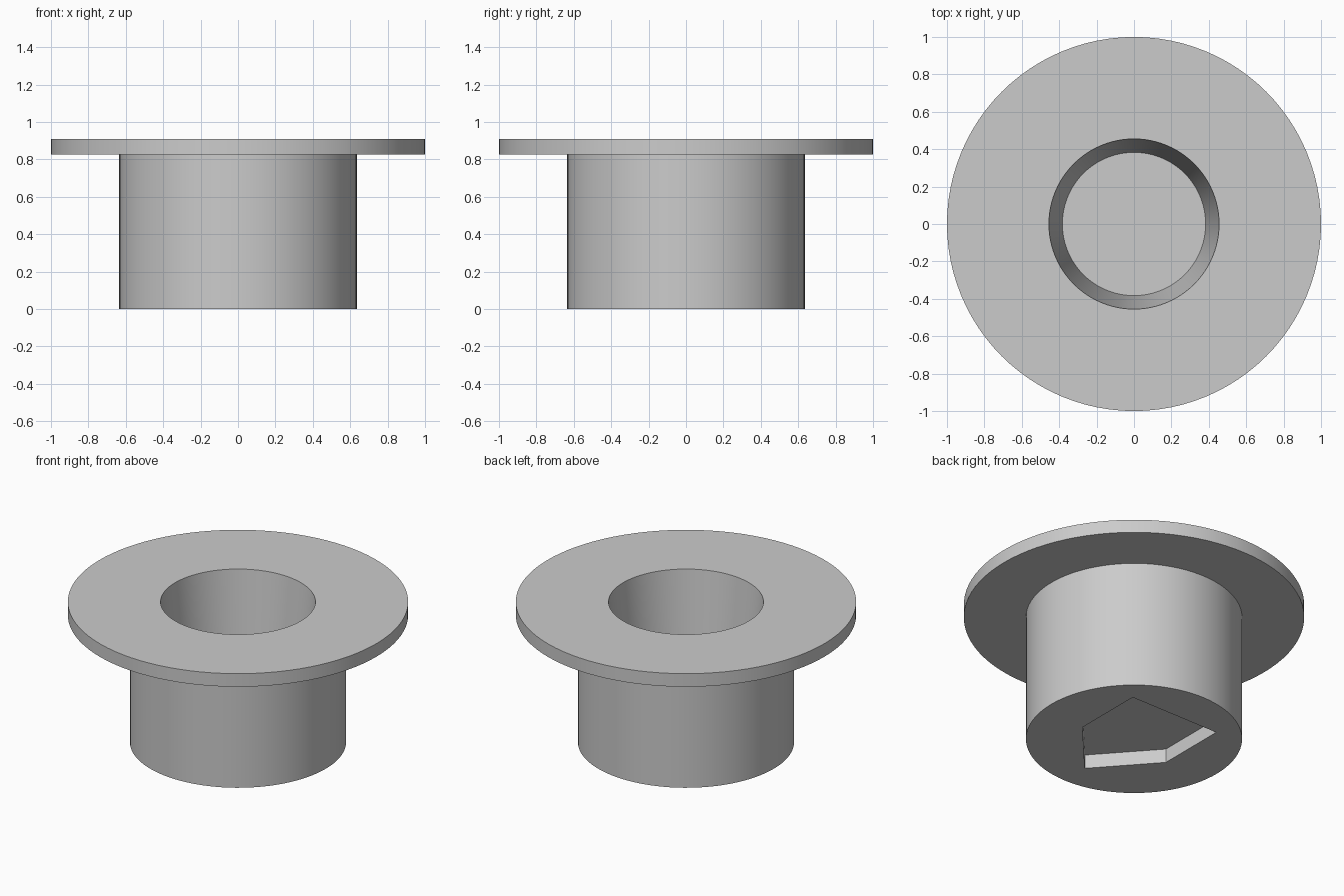
import bpy, bmesh, math
from mathutils import Matrix

cube = bpy.data.objects.get("Cube")
if cube:
    bpy.data.objects.remove(cube, do_unlink=True)

SEGMENTS = 96
HEIGHT = 0.91

grey = bpy.data.materials.new("light_grey")
grey.use_nodes = True
grey.diffuse_color = (0.6, 0.6, 0.6, 1)
grey.node_tree.nodes["Principled BSDF"].inputs["Base Color"].default_value = (0.6, 0.6, 0.6, 1)


def make_object(name, bm):
    bmesh.ops.recalc_face_normals(bm, faces=bm.faces)
    mesh = bpy.data.meshes.new(name)
    bm.to_mesh(mesh)
    bm.free()
    mesh.materials.append(grey)
    obj = bpy.data.objects.new(name, mesh)
    bpy.context.collection.objects.link(obj)
    return obj


def lathe(name, profile):
    """Revolve (radius, height) points and cap both ends."""
    bm = bmesh.new()
    rings = []
    for r, z in profile:
        ring = bmesh.ops.create_circle(bm, segments=SEGMENTS, radius=r,
                                       matrix=Matrix.Translation((0, 0, z)))
        rings.append(ring["verts"])
    for low, high in zip(rings, rings[1:]):
        for i in range(SEGMENTS):
            j = (i + 1) % SEGMENTS
            bm.faces.new((low[i], low[j], high[j], high[i]))
    bm.faces.new(rings[0])
    bm.faces.new(rings[-1])
    return make_object(name, bm)


# Flanged cup: underside, outer wall, flange, tapered well and its floor
cup = lathe("flanged_cup", [(0.635, 0), (0.635, 0.825), (1, 0.825),
                            (1, HEIGHT), (0.455, HEIGHT), (0.383, 0.18)])

# Five-sided pocket cut into the underside, pointing to the front
bm = bmesh.new()
outline = [(0.32, 0.37), (-0.32, 0.37), (-0.32, -0.09), (0, -0.45), (0.32, -0.09)]
base = bm.faces.new([bm.verts.new((x, y, -0.1)) for x, y in outline])
side = bmesh.ops.extrude_face_region(bm, geom=[base])["geom"]
bmesh.ops.translate(bm, vec=(0, 0, 0.19),
                    verts=[v for v in side if isinstance(v, bmesh.types.BMVert)])
cutter = make_object("pocket_cutter", bm)

cut = cup.modifiers.new("underside_pocket", "BOOLEAN")
cut.operation = "DIFFERENCE"
cut.solver = "EXACT"
cut.object = cutter
bpy.ops.object.select_all(action="DESELECT")
cup.select_set(True)
bpy.context.view_layer.objects.active = cup
bpy.ops.object.modifier_apply(modifier=cut.name)
bpy.data.objects.remove(cutter, do_unlink=True)

# Smooth round walls with crisp rims
bpy.ops.object.shade_smooth_by_angle(angle=math.radians(30))
